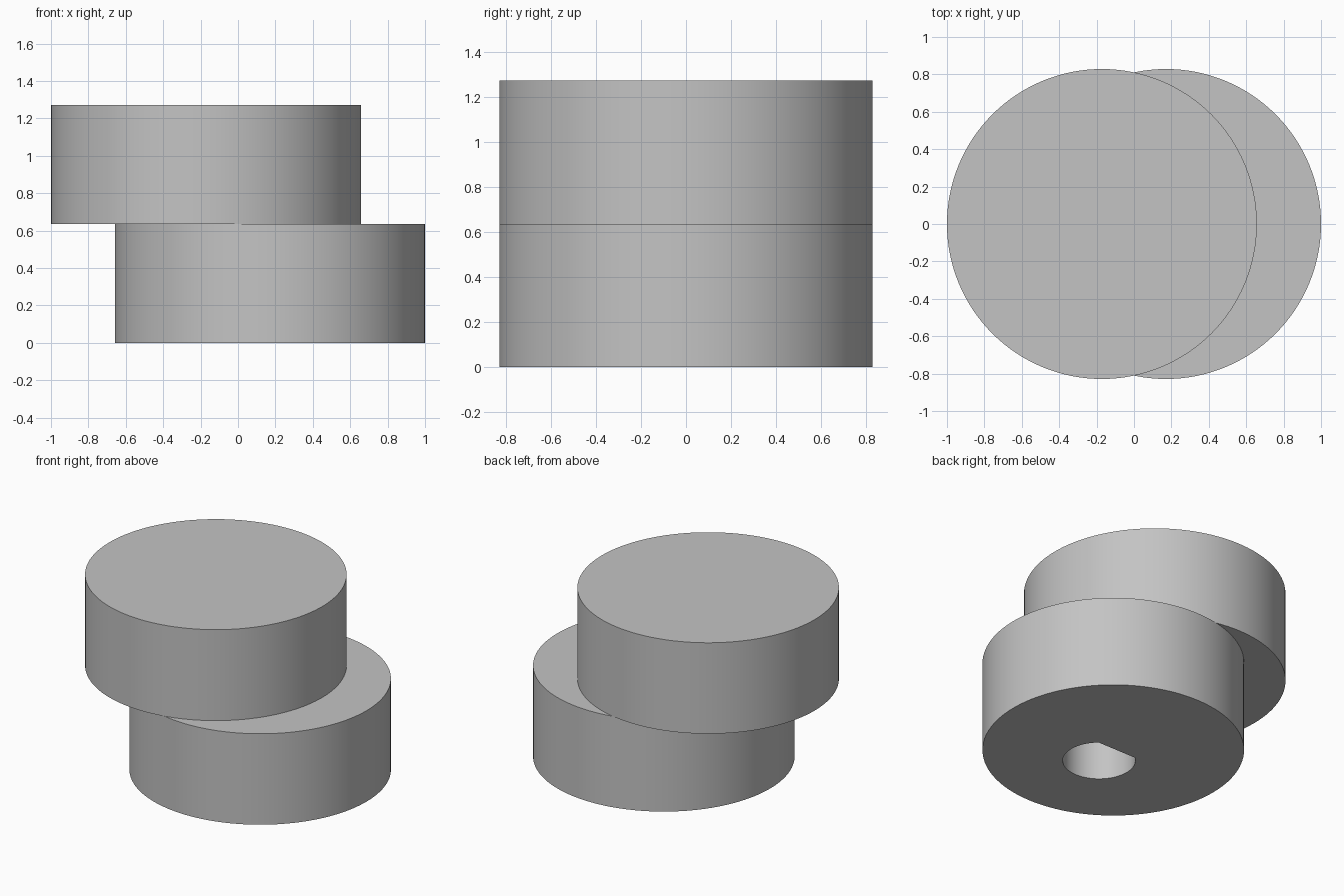
import bpy, bmesh, math

default_cube = bpy.data.objects.get("Cube")
if default_cube:
    bpy.data.objects.remove(default_cube, do_unlink=True)

RADIUS, OFFSET, THICK = 0.8285, 0.1715, 0.636

grey = bpy.data.materials.new("light_grey")
grey.use_nodes = True
colour = (0.55, 0.55, 0.55, 1)
grey.diffuse_color = colour
grey.node_tree.nodes["Principled BSDF"].inputs["Base Color"].default_value = colour


def extrude_outline(name, points, z0, z1):
    """Make a closed prism from a flat outline."""
    bm = bmesh.new()
    face = bm.faces.new([bm.verts.new((x, y, z0)) for x, y in points])
    top = bmesh.ops.extrude_face_region(bm, geom=[face])["geom"]
    verts = [v for v in top if isinstance(v, bmesh.types.BMVert)]
    bmesh.ops.translate(bm, verts=verts, vec=(0, 0, z1 - z0))
    bmesh.ops.recalc_face_normals(bm, faces=bm.faces)
    mesh = bpy.data.meshes.new(name)
    bm.to_mesh(mesh)
    bm.free()
    mesh.materials.append(grey)
    obj = bpy.data.objects.new(name, mesh)
    bpy.context.collection.objects.link(obj)
    return obj


def arc(cx, cy, r, start, end, steps):
    return [(cx + r * math.cos(start + (end - start) * i / steps),
             cy + r * math.sin(start + (end - start) * i / steps))
            for i in range(steps + 1)]


# Two overlapping offset discs, stacked
circle = 2 * math.pi
lower = extrude_outline("lower_disc", arc(OFFSET, 0, RADIUS, 0, circle, 128)[:-1], 0, THICK)
upper = extrude_outline("upper_disc", arc(-OFFSET, 0, RADIUS, 0, circle, 128)[:-1], THICK, 2 * THICK)

# D-shaped shaft hole through the lower disc, flat side towards the back
hole_x, hole_y, hole_r, flat_y = 0.155, -0.16, 0.23, 0.015
half = math.acos((flat_y - hole_y) / hole_r)
outline = arc(hole_x, hole_y, hole_r, math.pi / 2 + half, math.pi / 2 - half + circle, 64)
cutter = extrude_outline("shaft_hole_cutter", outline, -0.1, THICK + 0.1)
cutter.hide_render = True

cut = lower.modifiers.new("shaft_hole", "BOOLEAN")
cut.operation = "DIFFERENCE"
cut.solver = "EXACT"
cut.object = cutter
bpy.context.view_layer.objects.active = lower
bpy.ops.object.modifier_apply(modifier=cut.name)
bpy.data.objects.remove(cutter, do_unlink=True)

# Smooth walls with crisp rims
for obj in (lower, upper):
    bpy.ops.object.select_all(action="DESELECT")
    obj.select_set(True)
    bpy.context.view_layer.objects.active = obj
    bpy.ops.object.shade_smooth_by_angle(angle=math.radians(30))
